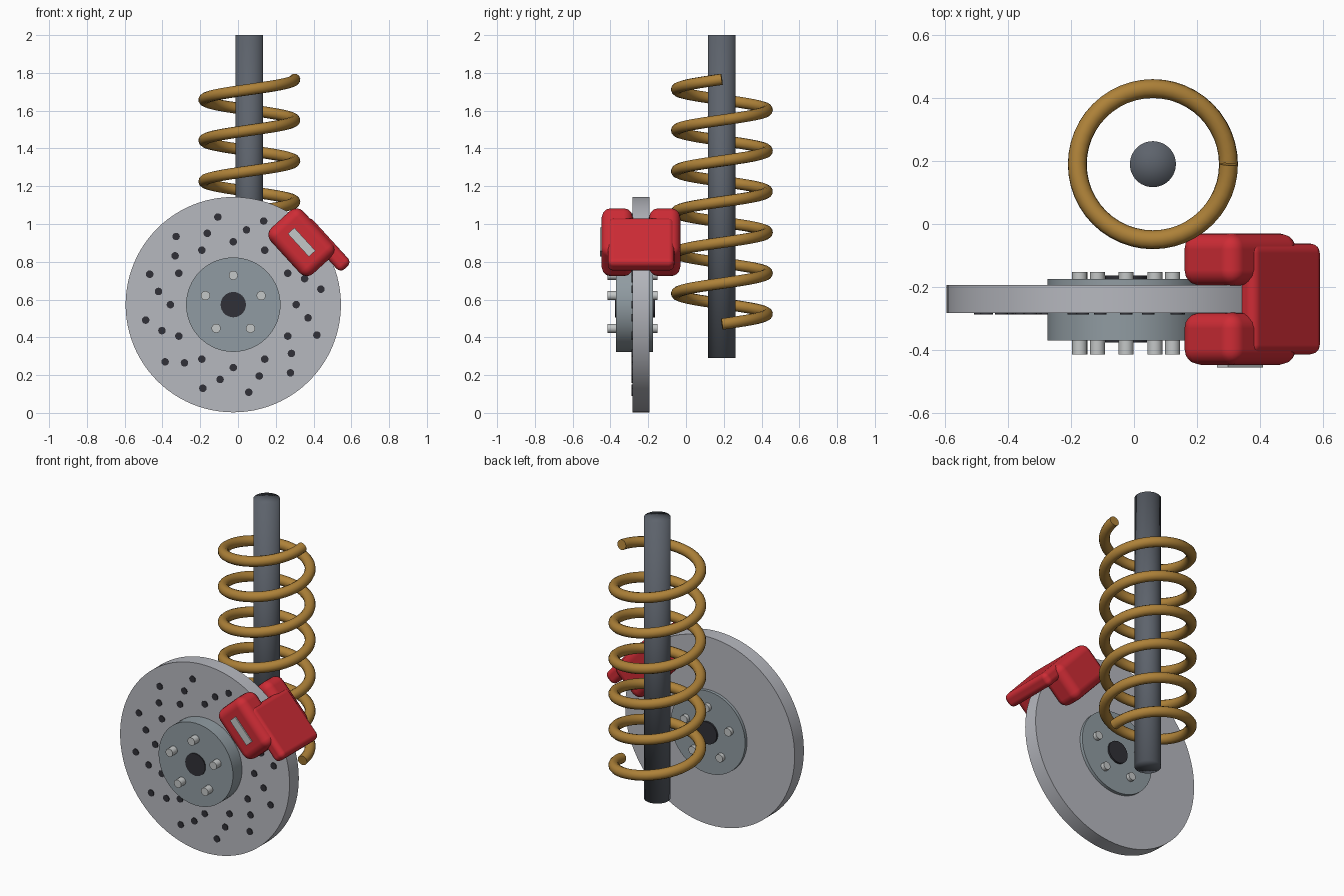
import bpy
from math import sin, cos, pi, radians

if "Cube" in bpy.data.objects:
    bpy.data.objects.remove(bpy.data.objects["Cube"], do_unlink=True)


def material(name, rgb, roughness=0.5):
    m = bpy.data.materials.new(name)
    m.use_nodes = True
    m.diffuse_color = (*rgb, 1)
    bsdf = m.node_tree.nodes["Principled BSDF"]
    bsdf.inputs["Base Color"].default_value = (*rgb, 1)
    bsdf.inputs["Roughness"].default_value = roughness
    return m


DISC = material("disc_steel", (0.47, 0.48, 0.52))
HUB = material("hub_grey", (0.28, 0.33, 0.36))
BRIGHT = material("bright_metal", (0.55, 0.57, 0.57))
DARK = material("dark_recess", (0.03, 0.03, 0.038))
STRUT = material("strut_grey", (0.11, 0.125, 0.15))
SPRING = material("spring_gold", (0.42, 0.22, 0.04))
RED = material("caliper_red", (0.62, 0.025, 0.036))

# Wheel axis, parallel to y
CX, CZ = -0.025, 0.573


def finish(name, mat):
    ob = bpy.context.object
    ob.name = ob.data.name = name
    ob.data.materials.append(mat)
    return ob


def axle_cylinder(name, mat, radius, y0, y1, dist=0, angle=0, sides=64):
    """Cylinder along y, at a polar position around the wheel axis."""
    bpy.ops.mesh.primitive_cylinder_add(
        vertices=sides, radius=radius, depth=y1 - y0, rotation=(pi / 2, 0, 0),
        location=(CX + dist * cos(angle), (y0 + y1) / 2, CZ + dist * sin(angle)))
    ob = finish(name, mat)
    bpy.ops.object.shade_smooth_by_angle(angle=radians(40))
    return ob


# Brake disc, hub and centre bore
axle_cylinder("brake_disc", DISC, 0.57, -0.283, -0.194, sides=96)
axle_cylinder("hub", HUB, 0.25, -0.37, -0.175)
axle_cylinder("centre_bore", DARK, 0.067, -0.376, -0.164, sides=32)

# Wheel studs
for i in range(5):
    axle_cylinder(f"wheel_stud_{i + 1}", BRIGHT, 0.024, -0.415, -0.152,
                  0.155, pi / 2 + i * 2 * pi / 5, 20)

# Drilled holes in three staggered rings
for ring in range(3):
    for i in range(12):
        axle_cylinder(f"drill_hole_{ring + 1}_{i + 1}", DARK, 0.02, -0.288, -0.198,
                      0.333 + 0.069 * ring, radians(90 - 10 * ring + 30 * i), 16)

# Strut rod
SX, SY = 0.06, 0.19
bpy.ops.mesh.primitive_cylinder_add(vertices=48, radius=0.073, depth=1.71,
                                    end_fill_type='TRIFAN', location=(SX, SY, 1.145))
finish("strut_rod", STRUT)
bpy.ops.object.shade_smooth()

# Coil spring
turns, steps, pitch = 6, 48, 0.216
curve = bpy.data.curves.new("coil_spring", 'CURVE')
curve.dimensions = '3D'
curve.bevel_depth = 0.03
curve.bevel_resolution = 4
curve.use_fill_caps = True
path = curve.splines.new('POLY')
path.points.add(turns * steps)
for i, p in enumerate(path.points):
    a = 2 * pi * i / steps
    p.co = (SX + 0.24 * cos(a), SY + 0.24 * sin(a), 0.47 + pitch * i / steps, 1)
path.use_smooth = True
curve.materials.append(SPRING)
spring = bpy.data.objects.new("coil_spring", curve)
bpy.context.collection.objects.link(spring)

# Caliper, tilted so its local x points outward from the axle
TILT = radians(42.4)


def caliper_box(name, mat, radial, tangent, y0, y1, thick, length, bevel):
    """Rounded box; tangent is measured downward along the disc rim."""
    x = CX + radial * cos(TILT) + tangent * sin(TILT)
    z = CZ + radial * sin(TILT) - tangent * cos(TILT)
    bpy.ops.mesh.primitive_cube_add(size=1, location=(x, (y0 + y1) / 2, z),
                                    rotation=(0, -TILT, 0))
    ob = finish(name, mat)
    for v in ob.data.vertices:
        v.co.x *= thick
        v.co.y *= y1 - y0
        v.co.z *= length
    if bevel:
        bpy.ops.object.shade_smooth()
        mod = ob.modifiers.new("rounding", 'BEVEL')
        mod.width = bevel
        mod.segments = 4
        mod.harden_normals = True
    return ob


caliper_box("caliper_front_half", RED, 0.49, 0, -0.447, -0.281, 0.234, 0.328, 0.05)
caliper_box("caliper_back_half", RED, 0.49, 0, -0.196, -0.03, 0.234, 0.328, 0.05)
caliper_box("caliper_bridge", RED, 0.573, 0.092, -0.414, -0.062, 0.082, 0.332, 0.03)
caliper_box("caliper_plate", BRIGHT, 0.49, 0, -0.455, -0.446, 0.047, 0.165, 0)
